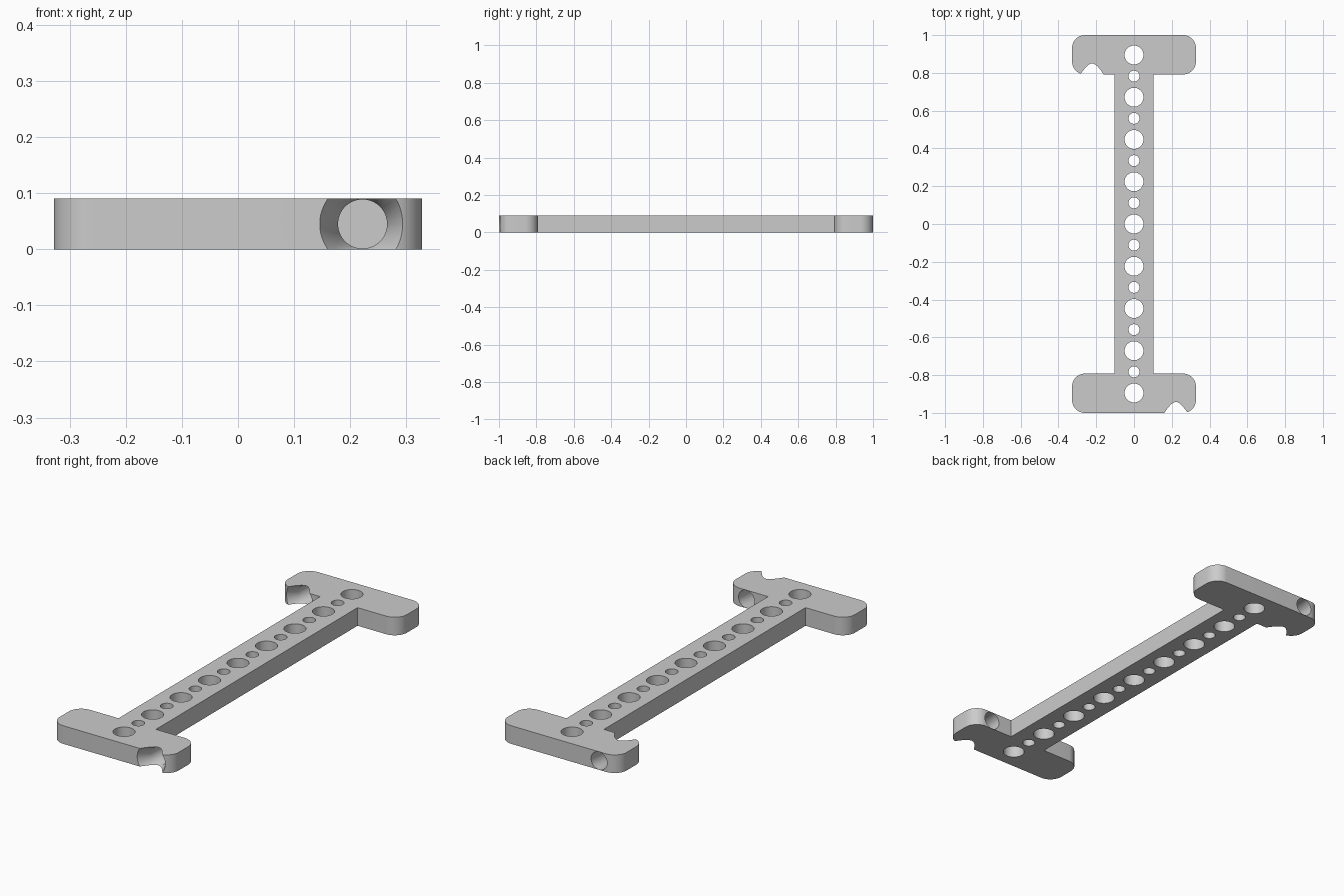
import bpy, bmesh, math
from mathutils import Vector

old = bpy.data.objects.get("Cube")
if old:
    bpy.data.objects.remove(old, do_unlink=True)

HEIGHT = 0.09
HALF_W, STEM_W = 0.328, 0.103
FLANGE_IN, FLANGE_OUT = 0.792, 1.0
CORNER = 0.068
PITCH = 0.2237
BOLT_X = 0.222

grey = bpy.data.materials.new("plain grey")
grey.use_nodes = True
COLOR = (0.6, 0.6, 0.6, 1)
grey.diffuse_color = COLOR
grey.node_tree.nodes["Principled BSDF"].inputs["Base Color"].default_value = COLOR


def make_object(name, bm):
    bmesh.ops.recalc_face_normals(bm, faces=bm.faces)
    mesh = bpy.data.meshes.new(name)
    bm.to_mesh(mesh)
    bm.free()
    mesh.materials.append(grey)
    obj = bpy.data.objects.new(name, mesh)
    bpy.context.collection.objects.link(obj)
    return obj


def corner_arc(cx, cy, start, steps=12):
    """Quarter circle, counter-clockwise from the start angle."""
    angles = [math.radians(start + 90 * i / steps) for i in range(steps + 1)]
    return [(cx + CORNER * math.cos(a), cy + CORNER * math.sin(a)) for a in angles]


def add_revolved(bm, origin, axis, stations, segments=48):
    """Closed turned solid: stations are (distance along axis, radius)."""
    axis = Vector(axis)
    u = axis.orthogonal().normalized()
    v = axis.cross(u)
    rings = []
    for dist, radius in stations:
        ring = []
        for i in range(segments):
            a = math.tau * (i + 0.5) / segments
            offset = u * math.cos(a) + v * math.sin(a)
            ring.append(bm.verts.new(Vector(origin) + axis * dist + offset * radius))
        rings.append(ring)
    for low, high in zip(rings, rings[1:]):
        for i in range(segments):
            j = (i + 1) % segments
            bm.faces.new((low[i], low[j], high[j], high[i]))
    bm.faces.new(rings[0])
    bm.faces.new(rings[-1])


# Outline of one end and half the stem, turned half round for the other end
cx = HALF_W - CORNER
half = [(STEM_W, FLANGE_IN)]
half += corner_arc(cx, FLANGE_IN + CORNER, -90)
half += corner_arc(cx, FLANGE_OUT - CORNER, 0)
half += corner_arc(-cx, FLANGE_OUT - CORNER, 90)
half += corner_arc(-cx, FLANGE_IN + CORNER, 180)
half += [(-STEM_W, FLANGE_IN)]
outline = half + [(-x, -y) for x, y in half]

bm = bmesh.new()
base = bm.faces.new([bm.verts.new((x, y, 0)) for x, y in outline])
top = bmesh.ops.extrude_face_region(bm, geom=[base])
bmesh.ops.translate(bm, vec=(0, 0, HEIGHT),
                    verts=[g for g in top["geom"] if isinstance(g, bmesh.types.BMVert)])
bracket = make_object("bracket_bar", bm)

# Alternating large and small holes down the centre line
bm = bmesh.new()
for i in range(-8, 9):
    radius = 0.05 if i % 2 == 0 else 0.029
    add_revolved(bm, (0, i * PITCH / 2, 0), (0, 0, 1),
                 [(-0.05, radius), (HEIGHT + 0.05, radius)])

# Countersunk bolt holes through opposite corners of the two ends
for x, y in ((BOLT_X, -FLANGE_OUT), (-BOLT_X, FLANGE_IN)):
    add_revolved(bm, (x, y, HEIGHT / 2), (0, 1, 0),
                 [(-0.02, 0.0873), (0.06, 0.0438), (0.25, 0.0438)])
cutter = make_object("hole_cutter", bm)
cutter.hide_render = True

# Cut the holes, then discard the cutter
mod = bracket.modifiers.new("holes", "BOOLEAN")
mod.operation = "DIFFERENCE"
mod.solver = "EXACT"
mod.object = cutter
bpy.ops.object.select_all(action="DESELECT")
bracket.select_set(True)
bpy.context.view_layer.objects.active = bracket
bpy.ops.object.modifier_apply(modifier=mod.name)
bpy.data.objects.remove(cutter, do_unlink=True)
bpy.ops.object.shade_smooth_by_angle(angle=math.radians(30))
